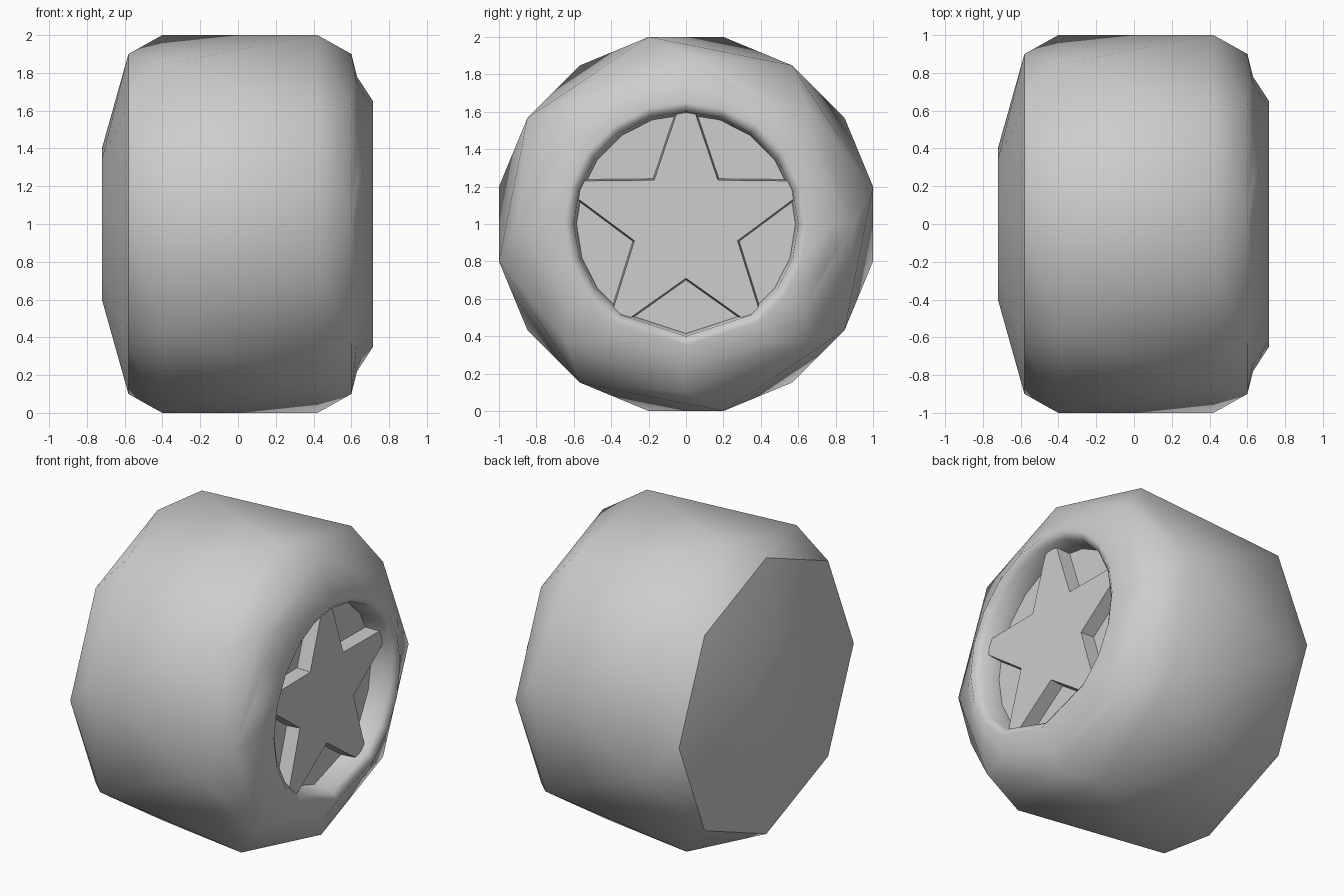
import bpy, bmesh
from math import radians, sin, cos

cube = bpy.data.objects.get("Cube")
if cube:
    bpy.data.objects.remove(cube)

# Single plain grey for every part
GREY = (0.61, 0.61, 0.61, 1)
grey = bpy.data.materials.new("plain_grey")
grey.use_nodes = True
grey.diffuse_color = GREY
grey.node_tree.nodes["Principled BSDF"].inputs["Base Color"].default_value = GREY


def polygon(sides, radius, start=0):
    """Outline as (angle from top, radius) pairs."""
    return [(start + 360 * i / sides, radius) for i in range(sides)]


def rim(radius):
    """Twenty-sided outline with a coarser bottom."""
    return [p for p in polygon(20, radius) if round(p[0]) not in (162, 198)]


def star(scale=1):
    """Five-pointed outline with blunt tips."""
    arm = [(-5, 0.59), (0, 0.61), (5, 0.59), (36, 0.29)]
    return [(72 * k + a, r * scale) for k in range(5) for a, r in arm]


def zip_rings(bm, a, b):
    """Join two rings that may differ in vertex count, following the angles."""
    i = j = 0
    (va, ta), (vb, tb) = a, b
    na, nb = len(va), len(vb)

    def angle(t, k):
        return t[k % len(t)] + 360 * (k // len(t))

    while i < na or j < nb:
        step_a = angle(ta, i + 1) if i < na else 9999
        step_b = angle(tb, j + 1) if j < nb else 9999
        p, q = va[i % na], vb[j % nb]
        p2, q2 = va[(i + 1) % na], vb[(j + 1) % nb]
        if abs(step_a - step_b) < 0.01:
            bm.faces.new((p, p2, q2, q))
            i, j = i + 1, j + 1
        elif step_a < step_b:
            bm.faces.new((p, p2, q))
            i += 1
        else:
            bm.faces.new((p, q2, q))
            j += 1


def loft(name, sections, smooth, sharp_x=None):
    """Closed solid through (x, outline) sections along the axle."""
    bm = bmesh.new()
    rings = []
    for x, outline in sections:
        verts = [bm.verts.new((x, r * sin(radians(t)), 1 + r * cos(radians(t))))
                 for t, r in outline]
        rings.append((verts, [t for t, r in outline]))
    for a, b in zip(rings, rings[1:]):
        zip_rings(bm, a, b)
    for verts, _ in (rings[0], rings[-1]):
        bm.faces.new(verts)
    bmesh.ops.recalc_face_normals(bm, faces=bm.faces)
    for f in bm.faces:
        f.smooth = smooth
    if sharp_x is not None:
        for e in bm.edges:
            e.smooth = any(abs(v.co.x - sharp_x) > 0.001 for v in e.verts)
    mesh = bpy.data.meshes.new(name)
    bm.to_mesh(mesh)
    bm.free()
    mesh.materials.append(grey)
    obj = bpy.data.objects.new(name, mesh)
    bpy.context.collection.objects.link(obj)


# Tyre: twisted octagon tread, closed inner side, rounded lip around the hub
BACK, FRONT = 11.25, -11.25
SHOULDER = -0.58
loft("tyre", [
    (-0.72, polygon(8, 0.41, BACK)),
    (SHOULDER, polygon(8, 0.90)),
    (-0.40, polygon(8, 1.02, BACK)),
    (0.42, polygon(8, 1.02, FRONT)),
    (0.60, polygon(8, 0.90)),
    (0.63, rim(0.78)),
    (0.715, rim(0.65)),
    (0.68, rim(0.60)),
    (0.55, rim(0.585)),
    (0.48, rim(0.58)),
], True, SHOULDER)

# Recessed hub plate and the raised star spokes on it
loft("hub_plate", [(0.49, rim(0.59)), (0.55, rim(0.59))], False)
loft("star_spokes", [(0.53, star(1.04)), (0.64, star())], False)
